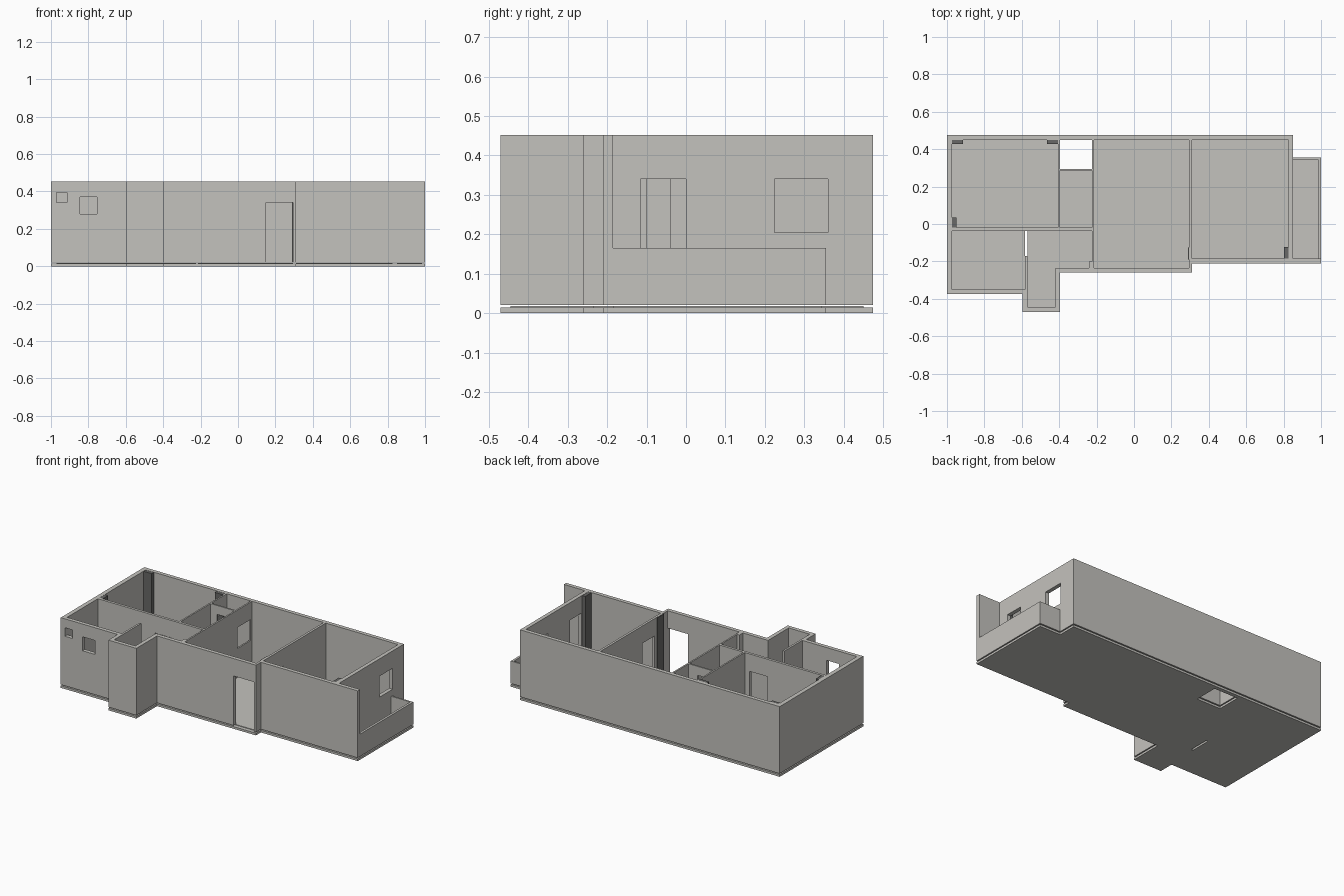
import bpy, bmesh

cube = bpy.data.objects.get("Cube")
if cube:
    bpy.data.objects.remove(cube, do_unlink=True)


def material(name, rgb):
    m = bpy.data.materials.new(name)
    m.use_nodes = True
    m.diffuse_color = (*rgb, 1)
    m.node_tree.nodes["Principled BSDF"].inputs["Base Color"].default_value = (*rgb, 1)
    return m


PLASTER = material("warm grey plaster", (0.55, 0.54, 0.51))
DARK = material("dark grey column", (0.14, 0.14, 0.135))

SLAB, FLOOR, BASE, TOP = 0.014, 0.018, 0.021, 0.452
DOOR, SILL, RAIL = 0.34, 0.205, 0.165


def add_box(bm, x0, x1, y0, y1, z0, z1):
    verts = bmesh.ops.create_cube(bm, size=1)["verts"]
    for v in verts:
        v.co.x = x1 if v.co.x > 0 else x0
        v.co.y = y1 if v.co.y > 0 else y0
        v.co.z = z1 if v.co.z > 0 else z0


def finish(bm, name, mat=PLASTER):
    mesh = bpy.data.meshes.new(name)
    bmesh.ops.recalc_face_normals(bm, faces=bm.faces[:])
    bm.to_mesh(mesh)
    bm.free()
    mesh.materials.append(mat)
    ob = bpy.data.objects.new(name, mesh)
    bpy.context.collection.objects.link(ob)
    return ob


def boxes(name, items, z0, z1, mat=PLASTER):
    bm = bmesh.new()
    for b in items:
        add_box(bm, *b, z0, z1)
    return finish(bm, name, mat)


def wall(name, axis, lo, hi, a, b, openings=(), top=TOP):
    """Wall along an axis; openings are (start, end, sill, head)."""
    bm = bmesh.new()

    def piece(s, e, z0, z1):
        if e - s > 1e-4 and z1 - z0 > 1e-4:
            span = (s, e, lo, hi) if axis == "x" else (lo, hi, s, e)
            add_box(bm, *span, z0, z1)

    at = a
    for s, e, sill, head in openings:
        piece(at, s, BASE, top)
        piece(s, e, BASE, sill)
        piece(s, e, head, top)
        at = e
    piece(at, b, BASE, top)
    return finish(bm, name)


# Ground slab with the open shaft and the narrow slot
outline = [(-1, .475), (-1, -.375), (-.595, -.375), (-.595, -.47), (-.395, -.47),
           (-.395, -.26), (.31, -.26), (.31, -.21), (1, -.21), (1, .355),
           (.85, .355), (.85, .475)]
bm = bmesh.new()
face = bm.faces.new([bm.verts.new((x, y, 0)) for x, y in outline])
ext = bmesh.ops.extrude_face_region(bm, geom=[face])["geom"]
bmesh.ops.translate(bm, vec=(0, 0, SLAB), verts=[g for g in ext if isinstance(g, bmesh.types.BMVert)])
slab = finish(bm, "ground_slab")
cutter = boxes("slab_cutter", [(-.395, -.225, .295, .45), (-.583, -.57, -.17, -.037)], -.1, .1)
cutter.hide_render = True
mod = slab.modifiers.new("openings", "BOOLEAN")
mod.object = cutter
mod.operation = "DIFFERENCE"
mod.solver = "EXACT"
bpy.context.view_layer.objects.active = slab
bpy.ops.object.modifier_apply(modifier=mod.name)
bpy.data.objects.remove(cutter, do_unlink=True)

# Raised floor finish, one patch per room
boxes("room_floors", [
    (-.97, -.405, -.02, .45), (-.395, -.225, -.02, .285),
    (-.97, -.583, -.35, -.037), (-.57, -.225, -.235, -.037),
    (-.57, -.42, -.445, -.235), (-.215, .295, -.235, .45),
    (.31, .825, -.185, .45), (.85, .985, -.185, .345)], SLAB, FLOOR)

# Outer walls
wall("back_wall", "x", .45, .475, -1, .85)
wall("right_end_wall", "y", -1, -.972, -.375, .45)
wall("front_wall_bedroom", "x", -.375, -.35, -.972, -.57,
     [(-.97, -.915, .34, .395), (-.845, -.755, .28, .37)])
wall("bay_right_wall", "y", -.595, -.57, -.445, -.375)
wall("bay_front_wall", "x", -.47, -.445, -.595, -.395)
wall("bay_left_wall", "y", -.42, -.395, -.445, -.235)
wall("front_wall_living", "x", -.26, -.235, -.395, .31, [(.15, .295, BASE, DOOR)])
wall("front_wall_end_room", "x", -.21, -.185, .31, 1)
wall("left_end_wall", "y", .825, .85, -.185, .45,
     [(-.115, 0, BASE, DOOR), (.225, .36, SILL, DOOR)])

# Balcony parapet
wall("balcony_front_parapet", "y", .985, 1, -.185, .355, top=RAIL)
wall("balcony_side_parapet", "x", .345, .355, .85, .985, top=RAIL)

# Inner partitions
wall("corridor_wall", "x", -.037, -.02, -.972, -.225,
     [(-.565, -.44, BASE, DOOR), (-.365, -.26, BASE, DOOR)])
wall("bedroom_side_wall", "y", -.405, -.395, -.02, .45, [(.305, .435, SILL, DOOR)])
wall("living_side_wall", "y", -.225, -.215, -.235, .45,
     [(-.16, -.04, BASE, DOOR), (.3, .435, SILL, DOOR)])
wall("bathroom_back_wall", "x", .285, .295, -.395, -.225, [(-.35, -.29, .34, .395)])
wall("small_bedroom_wall", "y", -.583, -.57, -.35, -.17)
wall("end_room_wall", "y", .295, .31, -.235, .45, [(-.1, .02, BASE, DOOR)])
wall("corridor_stub", "y", -.24, -.225, -.235, -.2)

# Dark columns in the room corners
boxes("corner_columns", [
    (-.972, -.915, .428, .45), (-.465, -.405, .428, .45),
    (-.972, -.95, -.02, .035), (.803, .825, -.185, -.122),
    (.289, .295, -.19, -.125)], BASE, TOP - .001, DARK)
